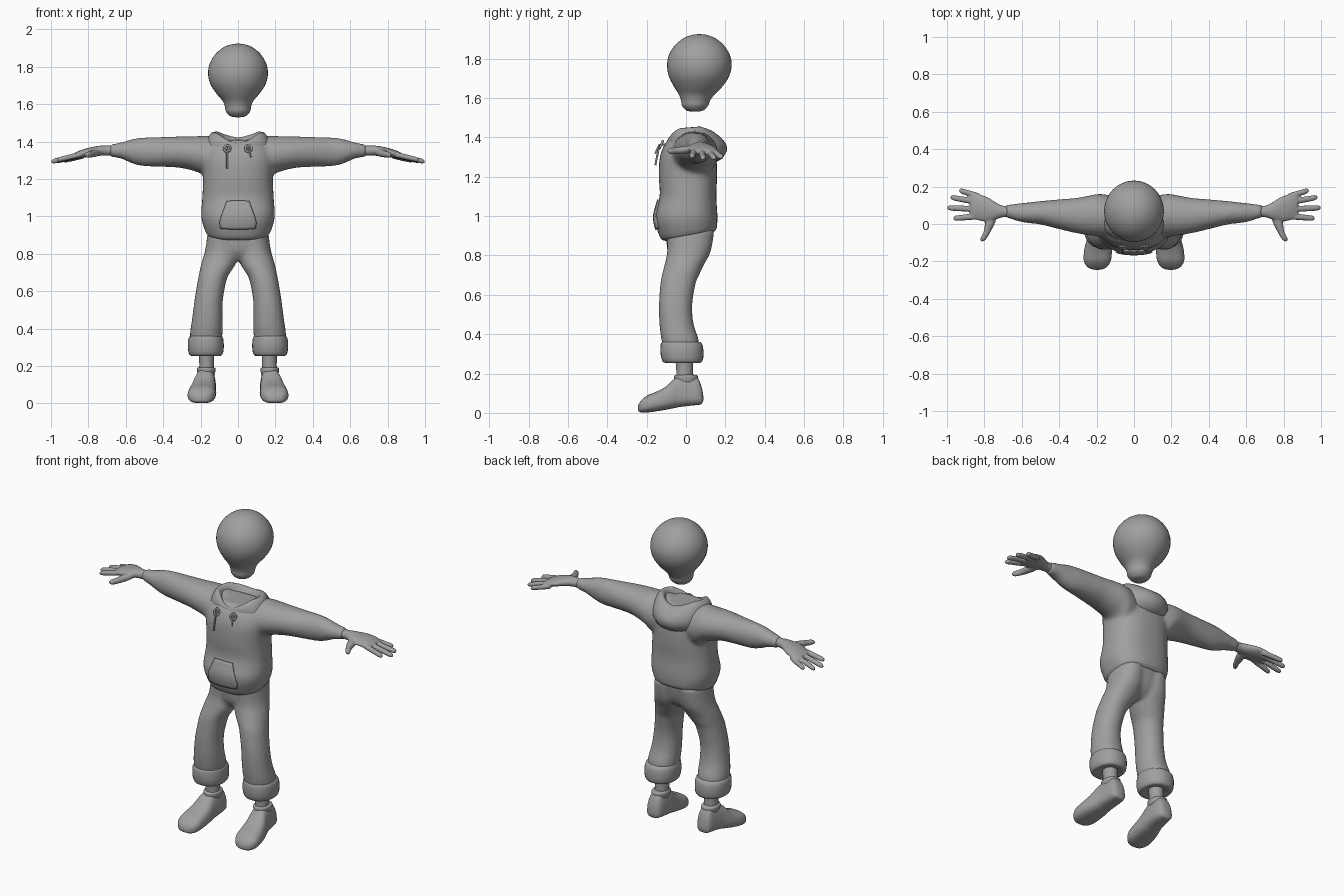
import bpy, bmesh, math
from mathutils import Vector

grey = bpy.data.materials.new("plain grey")
grey.diffuse_color = (0.35, 0.35, 0.35, 1)


def smooth_rows(rows, steps=4):
    """Catmull-Rom interpolation of ring parameters."""
    out = []
    for i in range(len(rows) - 1):
        p = [Vector(rows[max(0, min(len(rows) - 1, i + k))]) for k in (-1, 0, 1, 2)]
        for s in range(steps):
            t = s / steps
            out.append(0.5 * (2 * p[1] + (p[2] - p[0]) * t
                       + (2 * p[0] - 5 * p[1] + 4 * p[2] - p[3]) * t * t
                       + (3 * p[1] - p[0] - 3 * p[2] + p[3]) * t ** 3))
    return out + [Vector(rows[-1])]


def loft(bm, axis, rows, n=32, e=2.0, side=1):
    """Rings (position, centre 1, centre 2, radius 1, radius 2) along an axis."""
    rings = []
    for a, c1, c2, r1, r2 in smooth_rows([tuple(r) for r in rows]):
        ring = []
        for k in range(n):
            t = 2 * math.pi * k / n
            c, s = math.cos(t), math.sin(t)
            u = c1 + max(r1, .002) * math.copysign(abs(c) ** (2 / e), c)
            v = c2 + max(r2, .002) * math.copysign(abs(s) ** (2 / e), s)
            co = {'x': (a, u, v), 'y': (u, a, v), 'z': (u, v, a)}[axis]
            ring.append(bm.verts.new((co[0] * side, co[1], co[2])))
        rings.append(ring)
    skin(bm, rings)
    bm.faces.new(rings[0])
    bm.faces.new(rings[-1])


def skin(bm, rings):
    for r0, r1 in zip(rings, rings[1:]):
        n = len(r0)
        for k in range(n):
            bm.faces.new((r0[k], r0[(k + 1) % n], r1[(k + 1) % n], r1[k]))


def finish(name, bm, voxel=0, relax=0, mirror=False):
    bmesh.ops.recalc_face_normals(bm, faces=bm.faces)
    for f in bm.faces:
        f.smooth = True
    me = bpy.data.meshes.new(name)
    bm.to_mesh(me)
    bm.free()
    me.materials.append(grey)
    ob = bpy.data.objects.new(name, me)
    bpy.context.collection.objects.link(ob)
    if voxel:
        m = ob.modifiers.new("blend", 'REMESH')
        m.mode, m.voxel_size, m.use_smooth_shade = 'VOXEL', voxel, True
    if relax:
        m = ob.modifiers.new("relax", 'SMOOTH')
        m.factor, m.iterations = 0.5, relax
    if mirror:
        ob.modifiers.new("mirror", 'MIRROR')
    return ob


# Head: round skull narrowing to a small chin
bm = bmesh.new()
loft(bm, 'z', [(1.53, 0, .045, .012, .012), (1.536, 0, .045, .042, .042), (1.56, 0, .046, .064, .066),
               (1.59, 0, .049, .071, .075), (1.62, 0, .055, .084, .093), (1.66, 0, .062, .118, .125),
               (1.71, 0, .066, .149, .153), (1.765, 0, .068, .16, .164), (1.82, 0, .068, .15, .154),
               (1.87, 0, .068, .119, .122), (1.905, 0, .068, .076, .078), (1.92, 0, .068, .036, .037),
               (1.924, 0, .068, .004, .004)], 40)
finish("head", bm)

# Hoodie: body and both sleeves blended together
bm = bmesh.new()
loft(bm, 'z', [(.893, 0, .015, .12, .1), (.9, 0, .015, .16, .135), (.935, 0, .008, .18, .15),
               (1.0, 0, 0, .197, .16), (1.1, 0, .01, .191, .144), (1.2, 0, .01, .187, .148),
               (1.3, 0, .01, .19, .143), (1.37, 0, .01, .17, .115), (1.41, 0, .015, .13, .08)], 40, 2.4)
for v in bm.verts:      # hem dips at the front
    v.co.z += .18 * (v.co.y - .02) * max(0, min(1, (1.0 - v.co.z) / .1))
for s in (1, -1):
    loft(bm, 'x', [(.08, .03, 1.31, .11, .115), (.15, .042, 1.31, .116, .122), (.2, .047, 1.33, .113, .1),
                   (.3, .045, 1.343, .096, .085), (.4, .052, 1.345, .08, .08), (.5, .06, 1.345, .063, .077),
                   (.56, .06, 1.348, .056, .067), (.62, .062, 1.352, .048, .045),
                   (.665, .067, 1.352, .038, .036), (.685, .067, 1.352, .034, .032)], 28, side=s)
hoodie = finish("hoodie", bm, .011, 8)

# Hood: folded collar sagging behind the neck
bm = bmesh.new()
rings = [[] for _ in range(7)]
N = 48
for k in range(N):
    t = 2 * math.pi * k / N
    x, y = math.sin(t), -math.cos(t)
    b = (1 + y) / 2                 # 0 at front, 1 at back
    w = abs(x)
    lip = 1.395 + .035 * b + .055 * min(1, w * 1.15) ** 1.5 * (1 - .3 * b)
    pts = [(.05, .04, 1.37), (.095, .075, 1.375), (.115, .095, lip - .012),
           (.14, .108 + .015 * b, lip),
           (.172, .118 + .055 * b, 1.385 + .02 * w),
           (.185, .115 + .092 * b, 1.35 - .012 * b),
           (.155, .09 + .04 * b, 1.32 - .08 * b)]
    for r, (rx, ry, z) in zip(rings, pts):
        r.append(bm.verts.new((x * rx, .02 + y * ry, z)))
skin(bm, rings)
bm.faces.new(rings[0])
bm.faces.new(rings[-1])
hood = finish("hood", bm)
m = hood.modifiers.new("soften", 'SUBSURF')
m.levels = m.render_levels = 1

# Front pocket: thin tapered patch hugging the belly
bm = bmesh.new()
bmesh.ops.create_grid(bm, x_segments=12, y_segments=12, size=1)
for v in bm.verts:
    h = (v.co.y + 1) / 2
    half = .105 - .04 * max(0, h - .25) / .75
    v.co = Vector((v.co.x * half, -.17, .925 + .165 * h))
pocket = finish("pocket", bm)
m = pocket.modifiers.new("hug", 'SHRINKWRAP')
m.target, m.wrap_mode, m.offset = hoodie, 'ABOVE_SURFACE', .005
m = pocket.modifiers.new("thickness", 'SOLIDIFY')
m.thickness, m.offset = .008, 0


def cord(name, pts, radius, cyclic=False):
    cu = bpy.data.curves.new(name, 'CURVE')
    cu.dimensions, cu.bevel_depth, cu.bevel_resolution = '3D', radius, 2
    cu.use_fill_caps = True
    sp = cu.splines.new('POLY')
    sp.points.add(len(pts) - 1)
    for p, co in zip(sp.points, pts):
        p.co = (*co, 1)
    sp.use_cyclic_u = cyclic
    cu.materials.append(grey)
    bpy.context.collection.objects.link(bpy.data.objects.new(name, cu))


# Eyelets and drawstrings
for label, x, drop, lean in (("right", -.058, .105, 0), ("left", .056, .045, .013)):
    circle = [(x + .017 * math.cos(i * math.pi / 8), -.126 + .008 * math.sin(i * math.pi / 8),
               1.363 + .017 * math.sin(i * math.pi / 8)) for i in range(16)]
    cord(label + "_eyelet", circle, .006, True)
    cord(label + "_drawstring", [(x, -.105, 1.363), (x, -.135, 1.362), (x + lean * .4, -.143, 1.363 - drop * .4),
                                 (x + lean, -.156, 1.363 - drop)], .005)

# Hands: wrist, palm, four fingers and a thumb
bm = bmesh.new()
loft(bm, 'x', [(.62, .067, 1.352, .026, .026), (.70, .067, 1.352, .031, .027), (.74, .07, 1.351, .046, .027),
               (.79, .08, 1.344, .067, .025), (.84, .09, 1.334, .069, .021), (.875, .093, 1.325, .058, .014)], 24)
for y0, x1, y1, z0, z1 in ((.146, .935, .18, 1.325, 1.298), (.114, .982, .143, 1.331, 1.293),
                           (.078, 1.0, .087, 1.334, 1.292), (.042, .967, .03, 1.335, 1.302)):
    row = []
    for t, r in ((0, .015), (.3, .0165), (.65, .016), (.9, .0145), (.975, .009), (1, .002)):
        row.append((.82 + (x1 - .82) * t, y0 + (y1 - y0) * t, z0 + (z1 - z0) * t, r, r * .92))
    loft(bm, 'x', row, 14)
loft(bm, 'y', [(.06, .755, 1.342, .024, .018), (.01, .768, 1.338, .027, .02), (-.04, .785, 1.333, .019, .018),
               (-.075, .803, 1.33, .017, .016), (-.09, .81, 1.329, .01, .01), (-.094, .812, 1.329, .002, .002)], 14)
finish("hands", bm, .0055, 3, True)

# Trousers: hips and both legs blended together
bm = bmesh.new()
loft(bm, 'z', [(.765, 0, 0, .05, .06), (.82, 0, .01, .14, .104), (.935, 0, .02, .152, .122)], 32, 2.3)
for s in (1, -1):
    loft(bm, 'z', [(.29, .172, -.02, .08, .085), (.37, .17, -.03, .087, .095), (.45, .164, -.048, .082, .087),
                   (.55, .157, -.053, .076, .085), (.66, .138, -.04, .077, .09), (.70, .124, -.028, .083, .095),
                   (.75, .103, -.01, .093, .1), (.82, .086, .015, .09, .111), (.93, .078, .022, .082, .123)],
         28, 2.15, s)
finish("trousers", bm, .011, 7)

# Rolled cuffs
bm = bmesh.new()
loft(bm, 'z', [(.262, .172, -.018, .045, .05), (.254, .172, -.018, .075, .085), (.265, .172, -.018, .09, .102),
               (.3, .172, -.02, .096, .109), (.34, .172, -.022, .094, .107), (.358, .171, -.025, .087, .099),
               (.362, .171, -.026, .075, .085)], 32, 2.2)
finish("trouser_cuffs", bm, mirror=True)

# Ankles
bm = bmesh.new()
loft(bm, 'z', [(.15, .168, -.005, .042, .045), (.21, .168, -.007, .039, .042), (.29, .168, -.01, .043, .046)], 24)
finish("ankles", bm, mirror=True)

# Shoes: wide sole narrowing towards the top, toes turned slightly out
bm = bmesh.new()
shape = [(.088, .172, .01, .065, .085), (.08, .172, .04, .045, .13), (.06, .171, .054, .04, .178),
         (.03, .171, .06, .037, .19), (-.03, .176, .065, .03, .189), (-.065, .182, .069, .023, .17),
         (-.1, .187, .073, .016, .135), (-.15, .193, .076, .008, .108), (-.195, .196, .073, .002, .09),
         (-.225, .197, .057, .002, .066), (-.24, .197, .035, .008, .046), (-.245, .197, .01, .016, .03)]
loft(bm, 'y', [(y, cx, (lo + hi) / 2, r, (hi - lo) / 2) for y, cx, r, lo, hi in shape], 32, 2.9)
for v in bm.verts:
    f = max(0, min(1, (v.co.z - .05) / .13))
    v.co.x += (.17 - v.co.x) * .3 * f
finish("shoes", bm, relax=2, mirror=True)

# Shoe collars
bm = bmesh.new()
loft(bm, 'z', [(.155, .17, 0, .046, .06), (.18, .17, 0, .05, .062), (.19, .17, 0, .047, .058),
               (.194, .17, 0, .036, .04)], 24)
finish("shoe_collars", bm, mirror=True)
